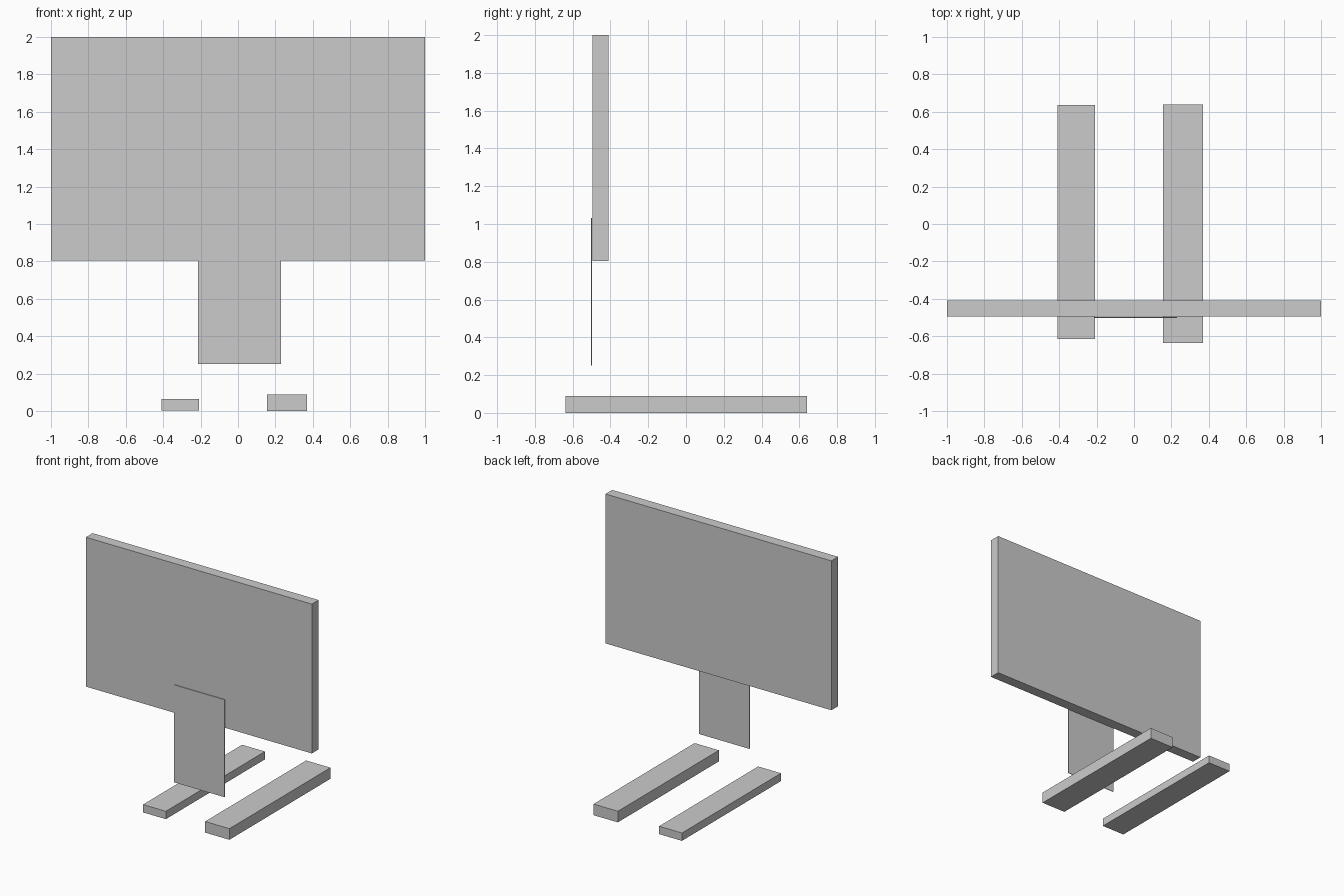
import bpy
import bmesh
from mathutils import Vector

if "Cube" in bpy.data.objects:
    bpy.data.objects.remove(bpy.data.objects["Cube"])


def box(name, lo, hi):
    """Axis-aligned box spanning two opposite corners."""
    lo, hi = Vector(lo), Vector(hi)
    bm = bmesh.new()
    bmesh.ops.create_cube(bm, size=1)
    bmesh.ops.scale(bm, vec=hi - lo, verts=bm.verts)
    mesh = bpy.data.meshes.new(name)
    bm.to_mesh(mesh)
    bm.free()
    obj = bpy.data.objects.new(name, mesh)
    obj.location = (lo + hi) / 2
    bpy.context.collection.objects.link(obj)
    return obj


# Wide upright panel
box("screen_panel", (-1, -0.495, 0.805), (1, -0.41, 2))

# Thin plate on the front of the panel, hanging below it
box("support_plate", (-0.213, -0.502, 0.252), (0.231, -0.497, 1.032))

# Two long floor runners, slightly different in size
box("left_runner", (-0.41, -0.615, 0.002), (-0.208, 0.637, 0.065))
box("right_runner", (0.155, -0.637, 0), (0.37, 0.64, 0.089))
